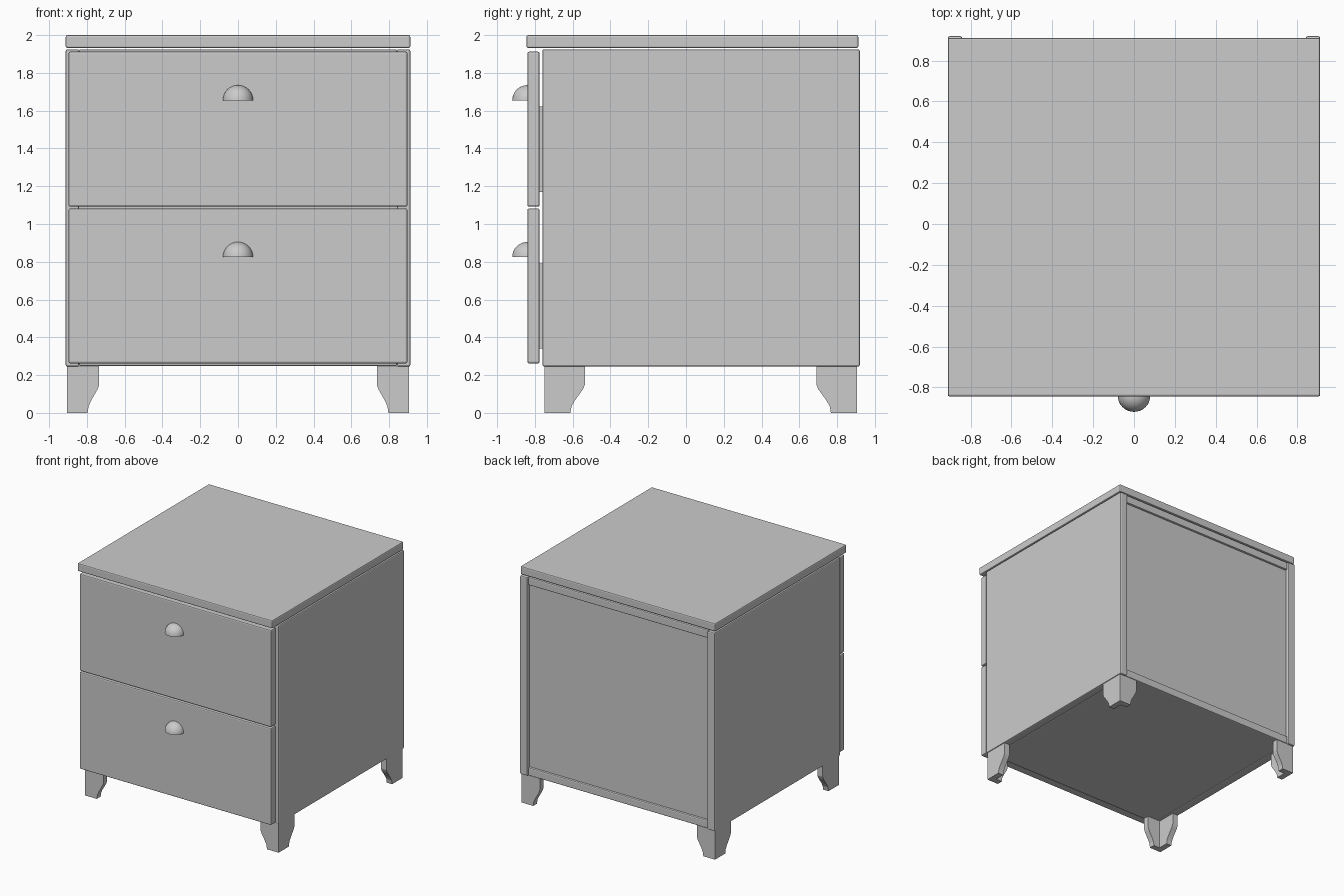
import bpy, bmesh, math

if "Cube" in bpy.data.objects:
    bpy.data.objects.remove(bpy.data.objects["Cube"])

def make_object(name, bm):
    bmesh.ops.recalc_face_normals(bm, faces=bm.faces[:])
    me = bpy.data.meshes.new(name)
    bm.to_mesh(me)
    bm.free()
    ob = bpy.data.objects.new(name, me)
    bpy.context.collection.objects.link(ob)
    return ob

def panel(name, x, y, z, bevel=0.009):
    """Board given by its (min, max) on each axis, with softened edges."""
    bm = bmesh.new()
    bmesh.ops.create_cube(bm, size=1)
    for v in bm.verts:
        v.co = [(r[0] + r[1]) / 2 + c * (r[1] - r[0]) for c, r in zip(v.co, (x, y, z))]
    if bevel:
        bmesh.ops.bevel(bm, geom=bm.edges[:], offset=bevel, segments=2,
                        profile=0.5, affect='EDGES')
    return make_object(name, bm)

# Carcass boards
panel("top_board", (-0.912, 0.912), (-0.845, 0.912), (1.932, 2.0))
for side, s in (("left", -1), ("right", 1)):
    panel(side + "_side_panel", tuple(sorted((s * 0.842, s * 0.912))), (-0.76, 0.92), (0.245, 1.925))
panel("bottom_board", (-0.842, 0.842), (-0.755, 0.91), (0.247, 0.315))
panel("upper_board", (-0.842, 0.842), (-0.755, 0.91), (1.857, 1.925))
panel("back_panel", (-0.845, 0.845), (0.87, 0.892), (0.29, 1.88), 0)

def cup_handle(name, z, r=0.08, t=0.007, n=16, m=8):
    """Hollow quarter-sphere cup, open underneath."""
    bm = bmesh.new()
    shells = []
    for rad in (r, r - t):
        rows = []
        for i in range(m + 1):
            e = math.pi / 2 * i / m
            rows.append([bm.verts.new((rad * math.cos(e) * math.cos(a),
                                       -0.84 - rad * math.cos(e) * math.sin(a),
                                       z + rad * math.sin(e)))
                         for a in (math.pi * k / n for k in range(n + 1))])
        for lo, hi in zip(rows, rows[1:]):
            for k in range(n):
                bm.faces.new((lo[k], lo[k + 1], hi[k + 1], hi[k]))
        shells.append(rows)
    outer, inner = shells[0][0], shells[1][0]
    for k in range(n):
        bm.faces.new((outer[k + 1], outer[k], inner[k], inner[k + 1]))
    bmesh.ops.remove_doubles(bm, verts=bm.verts[:], dist=0.0001)
    ob = make_object(name, bm)
    bpy.context.view_layer.objects.active = ob
    ob.select_set(True)
    bpy.ops.object.shade_smooth_by_angle(angle=math.radians(40))
    ob.select_set(False)

# Drawers: front, box behind it, and cup handle
for label, z0 in (("lower", 0.262), ("upper", 1.092)):
    n = label + "_drawer_"
    b, t = z0 + 0.078, z0 + 0.53
    panel(n + "front", (-0.897, 0.897), (-0.84, -0.775), (z0, z0 + 0.82))
    panel(n + "box_left", (-0.82, -0.785), (-0.776, 0.83), (b, t), 0)
    panel(n + "box_right", (0.785, 0.82), (-0.776, 0.83), (b, t), 0)
    panel(n + "box_front", (-0.785, 0.785), (-0.776, -0.745), (b, t), 0)
    panel(n + "box_back", (-0.785, 0.785), (0.795, 0.83), (b, t), 0)
    panel(n + "box_base", (-0.785, 0.785), (-0.745, 0.795), (b, b + 0.03), 0)
    cup_handle(n + "handle", z0 + 0.563)

# Bracket feet: two shaped plates meeting in a mitre at each corner
SHAPE = [(1.0, 0.247), (1.0, 0.15), (0.95, 0.125), (0.75, 0.065), (0.67, 0.035), (0.64, 0.0)]

def bracket_foot(name, cx, cy, sx, sy, wx=0.17, wy=0.215, t=0.05):
    bm = bmesh.new()
    rows = []
    for f, z in SHAPE:
        # L-shaped section, its arms shortening towards the floor
        a, b = wx * f, wy * f
        section = [(0, 0), (a, 0), (a, t), (t, t), (t, b), (0, b)]
        rows.append([bm.verts.new((cx + sx * u, cy + sy * v, z)) for u, v in section])
    for hi, lo in zip(rows, rows[1:]):
        for k in range(6):
            j = (k + 1) % 6
            bm.faces.new((hi[k], hi[j], lo[j], lo[k]))
    bm.faces.new(rows[0])
    bm.faces.new(rows[-1])
    make_object(name, bm)

for end, cy, sy in (("front", -0.75, 1), ("back", 0.905, -1)):
    for side, cx, sx in (("left", -0.905, 1), ("right", 0.905, -1)):
        bracket_foot(end + "_" + side + "_foot", cx, cy, sx, sy)
